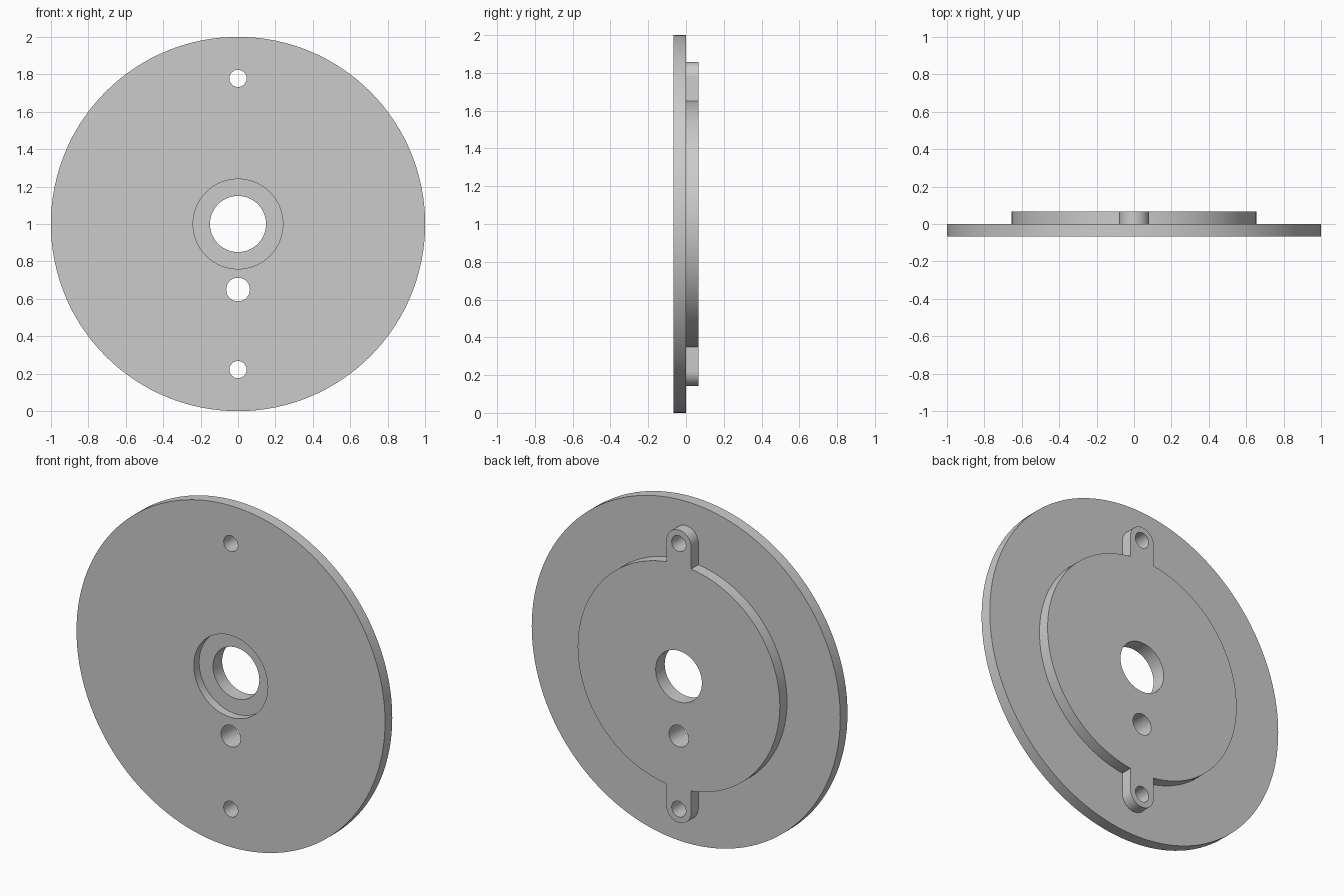
import bpy
import bmesh
from math import asin, cos, sin, pi, radians

cube = bpy.data.objects.get("Cube")
if cube:
    bpy.data.objects.remove(cube, do_unlink=True)

CENTRE_Z = 1.0
HALF = 0.067        # thickness of the plate, and of the raised boss
BOSS_R = 0.655
LUG_R = 0.08
LUG_Z = 0.778       # lug distance from the centre

steel = bpy.data.materials.new("plain_grey")
steel.use_nodes = True
grey = (0.6, 0.6, 0.6, 1.0)
steel.diffuse_color = grey
steel.node_tree.nodes["Principled BSDF"].inputs["Base Color"].default_value = grey


def arc(radius, start, end, steps, z=0.0):
    """Points on an arc in the xz plane, measured from the disc centre."""
    angles = [start + (end - start) * i / steps for i in range(steps + 1)]
    return [(radius * cos(a), z + radius * sin(a)) for a in angles]


def circle(radius, steps, z=0.0):
    return arc(radius, 0, 2 * pi, steps, z)[:-1]


def prism(name, outline, y0, y1):
    """Extrude an xz outline from y0 to y1."""
    bm = bmesh.new()
    face = bm.faces.new([bm.verts.new((x, y0, z + CENTRE_Z)) for x, z in outline])
    extruded = bmesh.ops.extrude_face_region(bm, geom=[face])["geom"]
    moved = [v for v in extruded if isinstance(v, bmesh.types.BMVert)]
    bmesh.ops.translate(bm, vec=(0, y1 - y0, 0), verts=moved)
    bmesh.ops.recalc_face_normals(bm, faces=bm.faces)
    mesh = bpy.data.meshes.new(name)
    bm.to_mesh(mesh)
    bm.free()
    mesh.materials.append(steel)
    obj = bpy.data.objects.new(name, mesh)
    bpy.context.collection.objects.link(obj)
    return obj


def combine(target, tool, operation):
    """Apply a boolean and discard the tool object."""
    bpy.context.view_layer.objects.active = target
    mod = target.modifiers.new(tool.name, "BOOLEAN")
    mod.operation = operation
    mod.solver = "EXACT"
    mod.object = tool
    bpy.ops.object.modifier_apply(modifier=mod.name)
    bpy.data.objects.remove(tool, do_unlink=True)


# Round face plate
plate = prism("flange_plate", circle(1.0, 128), -HALF, 0)

# Raised boss on the back, with a rounded lug at top and bottom
gap = asin(LUG_R / BOSS_R)
outline = (arc(BOSS_R, gap - pi / 2, pi / 2 - gap, 56)
           + arc(LUG_R, 0, pi, 20, LUG_Z)
           + arc(BOSS_R, pi / 2 + gap, 3 * pi / 2 - gap, 56)
           + arc(LUG_R, pi, 2 * pi, 20, -LUG_Z))
combine(plate, prism("boss", outline, -HALF / 2, HALF), "UNION")

# Centre bore, offset hole and the two lug screw holes
for name, radius, z in (("bore", 0.15, 0), ("offset_hole", 0.063, -0.35),
                        ("top_hole", 0.046, LUG_Z), ("bottom_hole", 0.046, -LUG_Z)):
    combine(plate, prism(name, circle(radius, 48, z), -0.2, 0.2), "DIFFERENCE")

# Shallow counterbore on the front
combine(plate, prism("counterbore", circle(0.24, 64), -0.2, 0.05 - HALF), "DIFFERENCE")

bpy.ops.object.select_all(action="DESELECT")
plate.select_set(True)
bpy.context.view_layer.objects.active = plate
bpy.ops.object.shade_smooth_by_angle(angle=radians(30))
